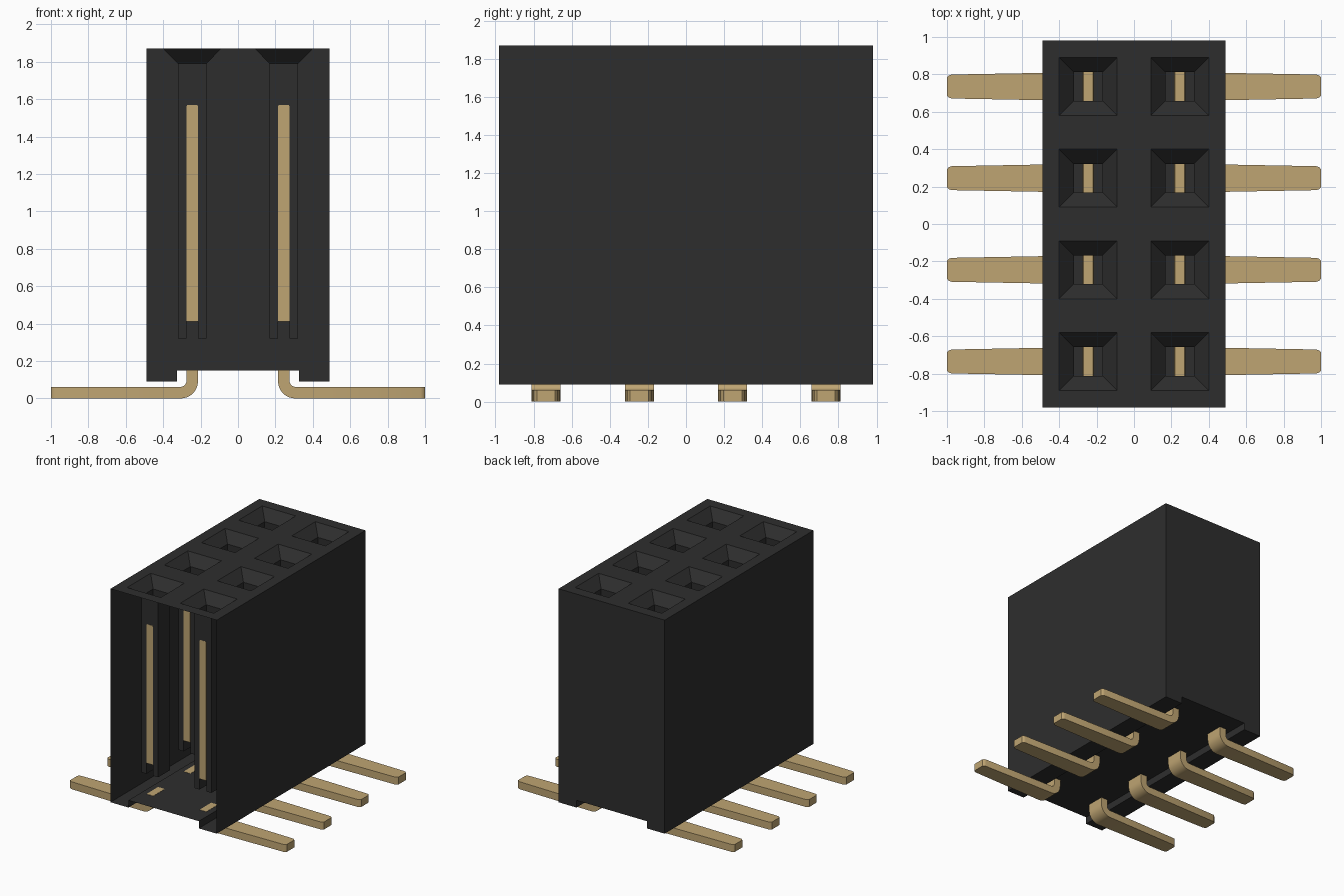
import bpy, bmesh, math

cube = bpy.data.objects.get("Cube")
if cube:
    bpy.data.objects.remove(cube, do_unlink=True)


def material(name, rgb):
    m = bpy.data.materials.new(name)
    m.use_nodes = True
    m.diffuse_color = (*rgb, 1)
    bsdf = next(n for n in m.node_tree.nodes if n.type == 'BSDF_PRINCIPLED')
    bsdf.inputs["Base Color"].default_value = (*rgb, 1)
    return m


BLACK = material("black plastic", (0.027, 0.027, 0.027))
GOLD = material("gold metal", (0.52, 0.375, 0.17))

COLS = (-0.245, 0.245)
ROWS = (-0.735, -0.245, 0.245, 0.735)
W, D, TOP = 0.49, 0.98, 1.87
FUNNEL, HOLE, PIN = 0.155, 0.077, 0.031


def finish(bm, name, mat, smooth=False):
    bmesh.ops.remove_doubles(bm, verts=bm.verts, dist=0.0005)
    me = bpy.data.meshes.new(name)
    bm.to_mesh(me)
    bm.free()
    me.materials.append(mat)
    ob = bpy.data.objects.new(name, me)
    bpy.context.collection.objects.link(ob)
    if smooth:
        bpy.ops.object.select_all(action='DESELECT')
        ob.select_set(True)
        bpy.context.view_layer.objects.active = ob
        bpy.ops.object.shade_smooth_by_angle(angle=math.radians(35))
    return ob


def face(bm, pts):
    return bm.faces.new([bm.verts.new(p) for p in pts])


def ring(x0, x1, y0, y1, z):
    return [(x0, y0, z), (x1, y0, z), (x1, y1, z), (x0, y1, z)]


def walls(bm, upper, lower):
    for i in range(4):
        j = (i + 1) % 4
        face(bm, (upper[i], upper[j], lower[j], lower[i]))


# Housing shell: channelled profile run front to back, open at the front
bm = bmesh.new()
profile = [(-W, TOP), (-W, 0.09), (-0.325, 0.09), (-0.325, 0.15),
           (0.325, 0.15), (0.325, 0.09), (W, 0.09), (W, TOP)]
for (ax, az), (bx, bz) in zip(profile, profile[1:]):
    face(bm, ((ax, -D, az), (ax, D, az), (bx, D, bz), (bx, -D, bz)))
face(bm, [(x, D, z) for x, z in reversed(profile)])
finish(bm, "housing_shell", BLACK)

# Housing top: grid with a funnel and contact chamber in each opening
bm = bmesh.new()
xs = [-W] + [c + s * FUNNEL for c in COLS for s in (-1, 1)] + [W]
ys = [-D] + [r + s * FUNNEL for r in ROWS for s in (-1, 1)] + [D]
for i in range(len(xs) - 1):
    for j in range(len(ys) - 1):
        if i % 2 == 0 or j % 2 == 0:
            face(bm, ring(xs[i], xs[i + 1], ys[j], ys[j + 1], TOP))
for cx in COLS:
    for cy in ROWS:
        def square(h, z):
            return ring(cx - h, cx + h, cy - h, cy + h, z)
        walls(bm, square(FUNNEL, TOP), square(HOLE, 1.79))
        walls(bm, square(HOLE, 1.79), square(HOLE, 0.41))
        # chamber floor bridge, with a deeper pocket on each side
        face(bm, ring(cx - PIN, cx + PIN, cy - HOLE, cy + HOLE, 0.41))
        for x0, x1 in ((-HOLE, -PIN), (PIN, HOLE)):
            pocket = [ring(cx + x0, cx + x1, cy - HOLE, cy + HOLE, z)
                      for z in (0.41, 0.32)]
            walls(bm, *pocket)
            face(bm, pocket[1])
finish(bm, "housing_top_and_chambers", BLACK)


# Contact blades inside the chambers
def blade(cx, cy, name):
    bm = bmesh.new()
    levels = [(0.41, 0.026), (0.415, PIN), (1.56, PIN), (1.57, 0.026)]
    rings = [ring(cx - h, cx + h, cy - 0.0785, cy + 0.0785, z) for z, h in levels]
    for lo, hi in zip(rings, rings[1:]):
        walls(bm, hi[::-1], lo[::-1])
    face(bm, rings[-1])
    face(bm, rings[0][::-1])
    finish(bm, name, GOLD)


# Bent feet: stations of (inner point, outer point, half width)
def foot(side, cy, name):
    bx, bz, r_in, r_out = 0.306, 0.092, 0.03, 0.092
    st = [((bx - r_in, 0.152), (bx - r_out, 0.152), 0.076)]
    for k in range(9):
        a = math.pi + k * math.pi / 16
        c, s = math.cos(a), math.sin(a)
        st.append(((bx + r_in * c, bz + r_in * s),
                   (bx + r_out * c, bz + r_out * s), 0.076))
    for x, h in ((0.49, 0.073), (0.975, 0.064), (0.99, 0.059), (1.0, 0.048)):
        st.append(((x, bz - r_in), (x, 0.0), h))
    bm = bmesh.new()
    rings = []
    for (ix, iz), (ox, oz), h in st:
        rings.append([bm.verts.new((side * x, cy + y, z)) for x, y, z in
                      ((ix, -h, iz), (ix, h, iz), (ox, h, oz), (ox, -h, oz))])
    for a, b in zip(rings, rings[1:]):
        for i in range(4):
            j = (i + 1) % 4
            bm.faces.new((a[i], a[j], b[j], b[i]))
    bm.faces.new(rings[0])
    bm.faces.new(rings[-1])
    bmesh.ops.recalc_face_normals(bm, faces=bm.faces)
    finish(bm, name, GOLD, smooth=True)


for side, word in ((-1, "right"), (1, "left")):
    for n, cy in enumerate(ROWS, 1):
        blade(side * 0.245, cy, f"contact_blade_{word}_{n}")
        foot(side, cy, f"contact_foot_{word}_{n}")
